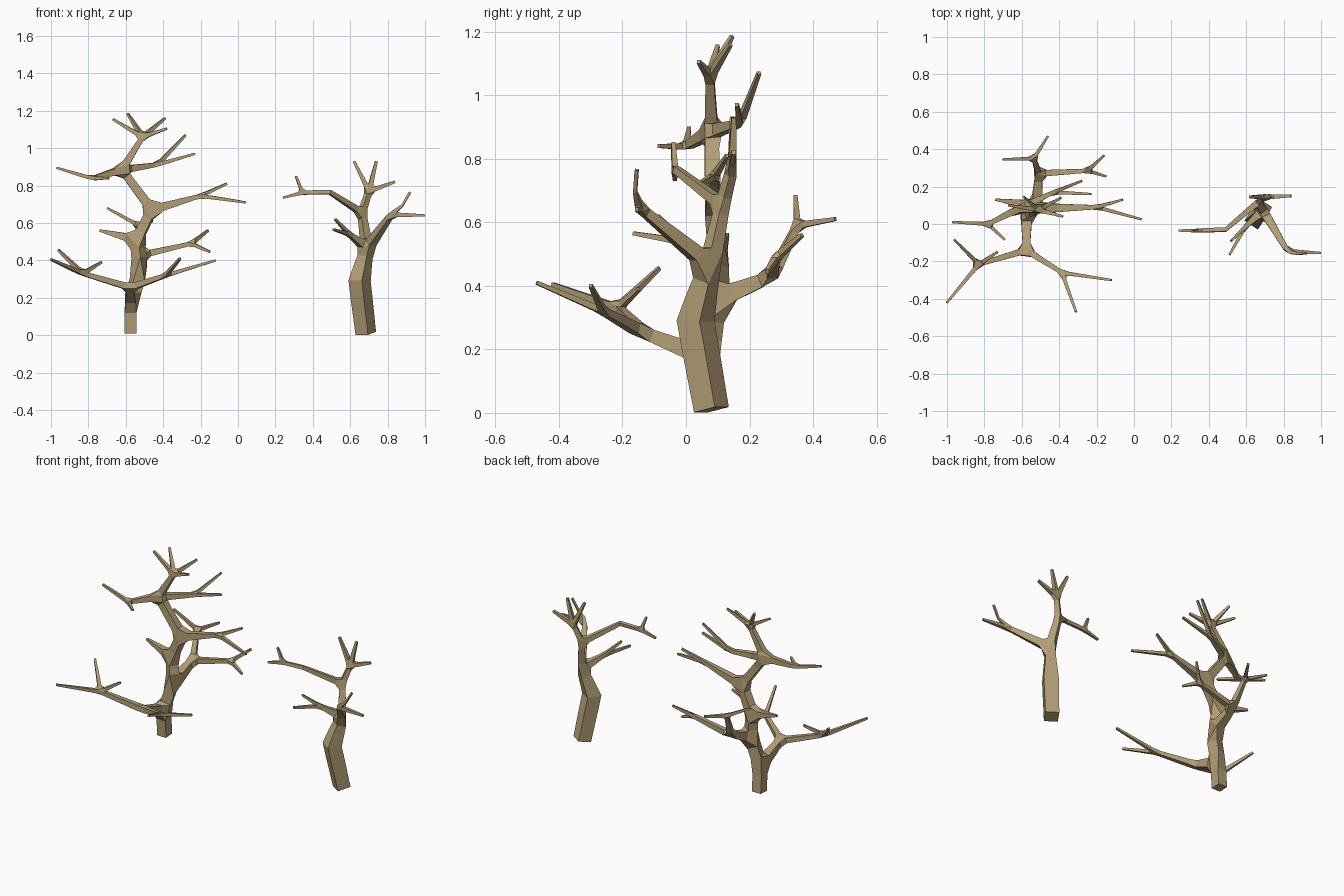
import bpy

if "Cube" in bpy.data.objects:
    bpy.data.objects.remove(bpy.data.objects["Cube"])

bark = bpy.data.materials.new("bark")
bark.diffuse_color = (0.45, 0.34, 0.18, 1)
bark.use_nodes = True
bark.node_tree.nodes["Principled BSDF"].inputs["Base Color"].default_value = bark.diffuse_color


class Tree:
    """Stick skeleton that gets a square skin around it."""

    def __init__(self):
        self.verts, self.edges, self.radii = [], [], []

    def limb(self, parent, *points):
        # chain of (x, y, z, radius) growing from a parent joint; returns joint ids
        ids = []
        for x, y, z, r in points:
            self.verts.append((x, y, z))
            self.radii.append(r)
            new = len(self.verts) - 1
            if parent is not None:
                self.edges.append((parent, new))
            parent = new
            ids.append(new)
        return ids

    def twigs(self, parent, *tips, r=0.006):
        for x, y, z in tips:
            self.limb(parent, (x, y, z, r))

    def build(self, name):
        me = bpy.data.meshes.new(name)
        me.from_pydata(self.verts, self.edges, [])
        ob = bpy.data.objects.new(name, me)
        bpy.context.collection.objects.link(ob)
        bpy.ops.object.select_all(action='DESELECT')
        bpy.context.view_layer.objects.active = ob
        ob.select_set(True)
        mod = ob.modifiers.new("skin", 'SKIN')
        mod.branch_smoothing = 0
        for i, sv in enumerate(me.skin_vertices[0].data):
            sv.radius = (self.radii[i], self.radii[i])
            sv.use_root = i == 0
        bpy.ops.object.convert(target='MESH')
        ob.data.materials.clear()
        ob.data.materials.append(bark)
        ob.data.shade_flat()


# Large tree: trunk
a = Tree()
t = a.limb(None, (-.575, .075, .01, .031), (-.575, .065, .175, .032), (-.52, .085, .355, .033),
           (-.54, .10, .51, .027), (-.46, .085, .67, .025), (-.62, .08, .885, .021),
           (-.51, .075, 1.06, .013))
a.twigs(t[6], (-.67, .10, 1.155), (-.59, .145, 1.185), (-.39, .14, 1.16), (-.38, .04, 1.105))
# low front fork
f = a.limb(t[1], (-.575, -.14, .255, .018))[0]
l = a.limb(f, (-.83, -.215, .33, .012))[0]
a.twigs(l, (-1.0, -.42, .405), (-.96, -.085, .455), (-.73, -.15, .39))
l = a.limb(f, (-.385, -.26, .32, .011))[0]
a.twigs(l, (-.12, -.30, .40), (-.31, -.47, .41))
# back fork
f = a.limb(t[2], (-.51, .27, .43, .018))[0]
l = a.limb(f, (-.25, .285, .49, .011))[0]
a.twigs(l, (-.16, .365, .56), (-.15, .255, .445))
l = a.limb(f, (-.535, .35, .59, .011))[0]
a.twigs(l, (-.70, .345, .68), (-.46, .47, .61))
# mid and upper side branches
a.twigs(t[3], (-.74, .13, .56))
l = a.limb(t[4], (-.20, .09, .745, .011))[0]
a.twigs(l, (-.06, .13, .81), (.04, .025, .71))
l = a.limb(t[5], (-.78, .0, .838, .011))[0]
a.twigs(l, (-.97, .01, .895), (-.69, -.085, .84))
l = a.limb(t[5], (-.43, .17, .912, .011))[0]
a.twigs(l, (-.28, .23, 1.07), (-.23, .16, .97))
a.build("large_tree")

# Small tree: trunk
b = Tree()
t = b.limb(None, (.683, .08, .01, .040), (.65, .03, .29, .043), (.69, .075, .465, .025),
           (.662, .115, .655, .017), (.70, .145, .77, .014))
b.twigs(t[4], (.62, .145, .93), (.74, .15, .93), (.84, .15, .82), r=.007)
# right branch
l = b.limb(t[2], (.82, -.145, .645, .013))[0]
b.twigs(l, (.88, -.16, .695), (1.0, -.155, .64), r=.006)
b.twigs(l + 1, (.92, -.155, .765))
# low left branch
l = b.limb(t[2], (.595, -.015, .54, .011))[0]
b.twigs(l, (.51, -.165, .565), (.52, -.09, .62))
# upper left branch
l = b.limb(t[3], (.49, -.03, .765, .011), (.345, -.035, .762, .010))[-1]
b.twigs(l, (.31, -.04, .85), (.24, -.035, .735))
b.build("small_tree")
